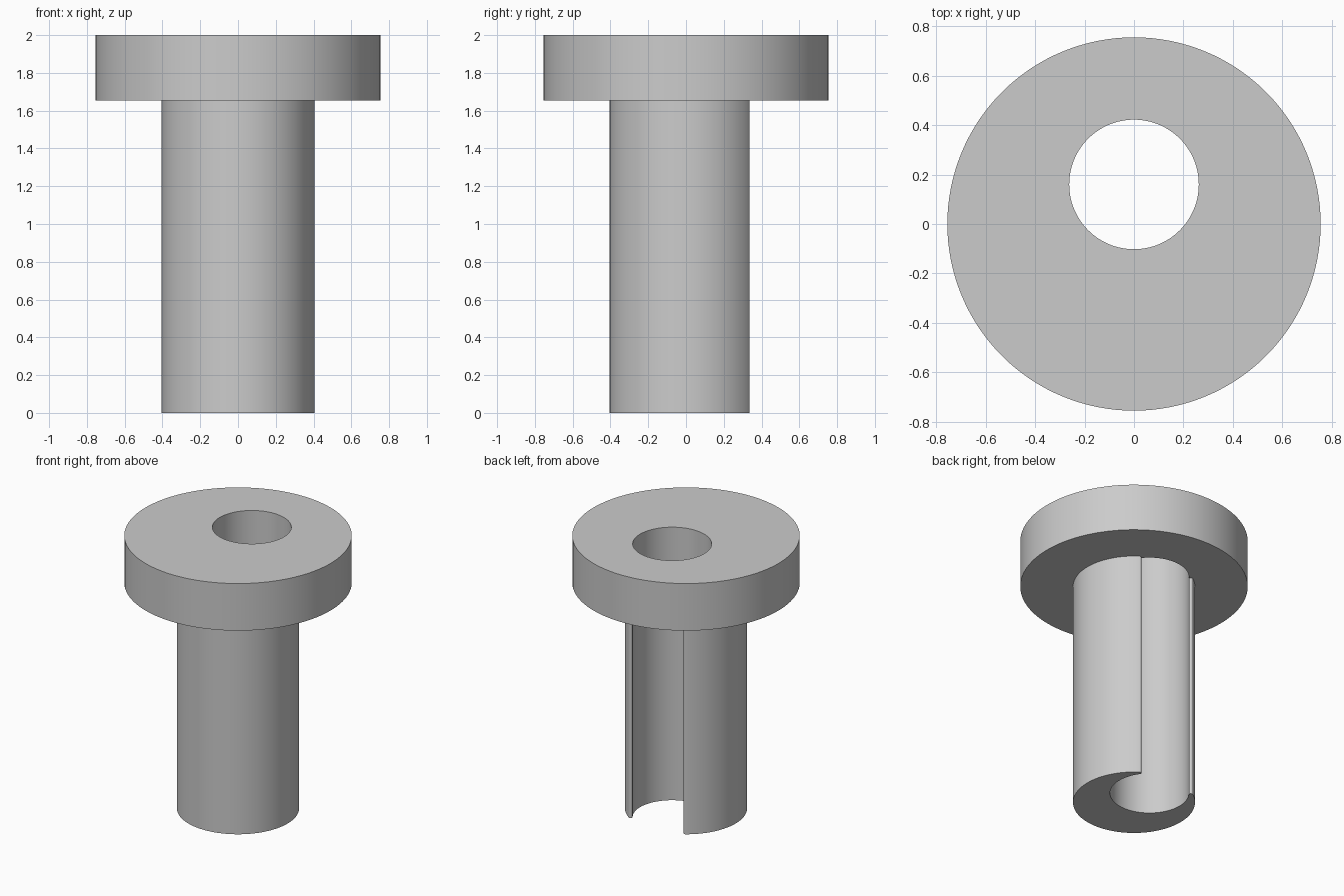
import bpy, bmesh
from math import sin, cos, pi, atan2, sqrt

SHAFT_R, FLANGE_R, HOLE_R, HOLE_Y = 0.405, 0.755, 0.262, 0.16
FLANGE_Z, TOP_Z = 1.655, 2.0
LIP_R = 0.0135

cube = bpy.data.objects.get("Cube")
if cube:
    bpy.data.objects.remove(cube)

grey = bpy.data.materials.new("plain_grey")
grey.use_nodes = True
grey.diffuse_color = (0.6, 0.6, 0.6, 1)
grey.node_tree.nodes["Principled BSDF"].inputs["Base Color"].default_value = (0.6, 0.6, 0.6, 1)


def arc(cx, cy, r, start, end, steps):
    angles = [start + (end - start) * i / steps for i in range(steps + 1)]
    return [(cx + r * cos(a), cy + r * sin(a)) for a in angles]


def mirrored(half):
    """Extend a half path, starting on x = 0, across to -x."""
    return [(-x, y) for x, y in reversed(half[1:])] + half


def extrude_wall(name, outer, inner, z0, z1, closed, top_cap=True):
    """Upright wall between two plan paths of equal length."""
    bm = bmesh.new()
    rows = [[bm.verts.new((x, y, z)) for x, y in path]
            for path, z in ((outer, z0), (outer, z1), (inner, z1), (inner, z0))]
    n = len(outer)
    for i in range(n if closed else n - 1):
        j = (i + 1) % n
        for k in range(4):
            if k == 1 and not top_cap:
                continue
            a, b = rows[k], rows[(k + 1) % 4]
            bm.faces.new((a[i], a[j], b[j], b[i]))
    bmesh.ops.remove_doubles(bm, verts=bm.verts, dist=0.00001)
    bmesh.ops.recalc_face_normals(bm, faces=bm.faces)
    mesh = bpy.data.meshes.new(name)
    bm.to_mesh(mesh)
    bm.free()
    mesh.materials.append(grey)
    obj = bpy.data.objects.new(name, mesh)
    bpy.context.collection.objects.link(obj)
    bpy.ops.object.select_all(action='DESELECT')
    obj.select_set(True)
    bpy.context.view_layer.objects.active = obj
    bpy.ops.object.shade_smooth_by_angle(angle=pi / 6)
    return obj


# Flange: round disc with an off-centre through hole
SIDES = 128
extrude_wall("flange",
             arc(0, 0, FLANGE_R, 0, 2 * pi, SIDES)[:-1],
             arc(0, HOLE_Y, HOLE_R, 0, 2 * pi, SIDES)[:-1],
             FLANGE_Z, TOP_Z, closed=True)

# Shaft: the hole breaks through the back, leaving two rounded lips
far, near = SHAFT_R - LIP_R, HOLE_R + LIP_R
lip_y = (far ** 2 - near ** 2 + HOLE_Y ** 2) / (2 * HOLE_Y)
lip_x = sqrt(far ** 2 - lip_y ** 2)
out_a = atan2(lip_y, lip_x)
in_a = atan2(lip_y - HOLE_Y, lip_x)
tip_a = (out_a + in_a + pi) / 2

outer = arc(0, 0, SHAFT_R, -pi / 2, out_a, 56) + arc(lip_x, lip_y, LIP_R, out_a, tip_a, 6)[1:]
inner = arc(0, HOLE_Y, HOLE_R, -pi / 2, in_a, 56) + arc(lip_x, lip_y, LIP_R, in_a + pi, tip_a, 6)[1:]
extrude_wall("slotted_shaft", mirrored(outer), mirrored(inner),
             0, FLANGE_Z, closed=False, top_cap=False)
